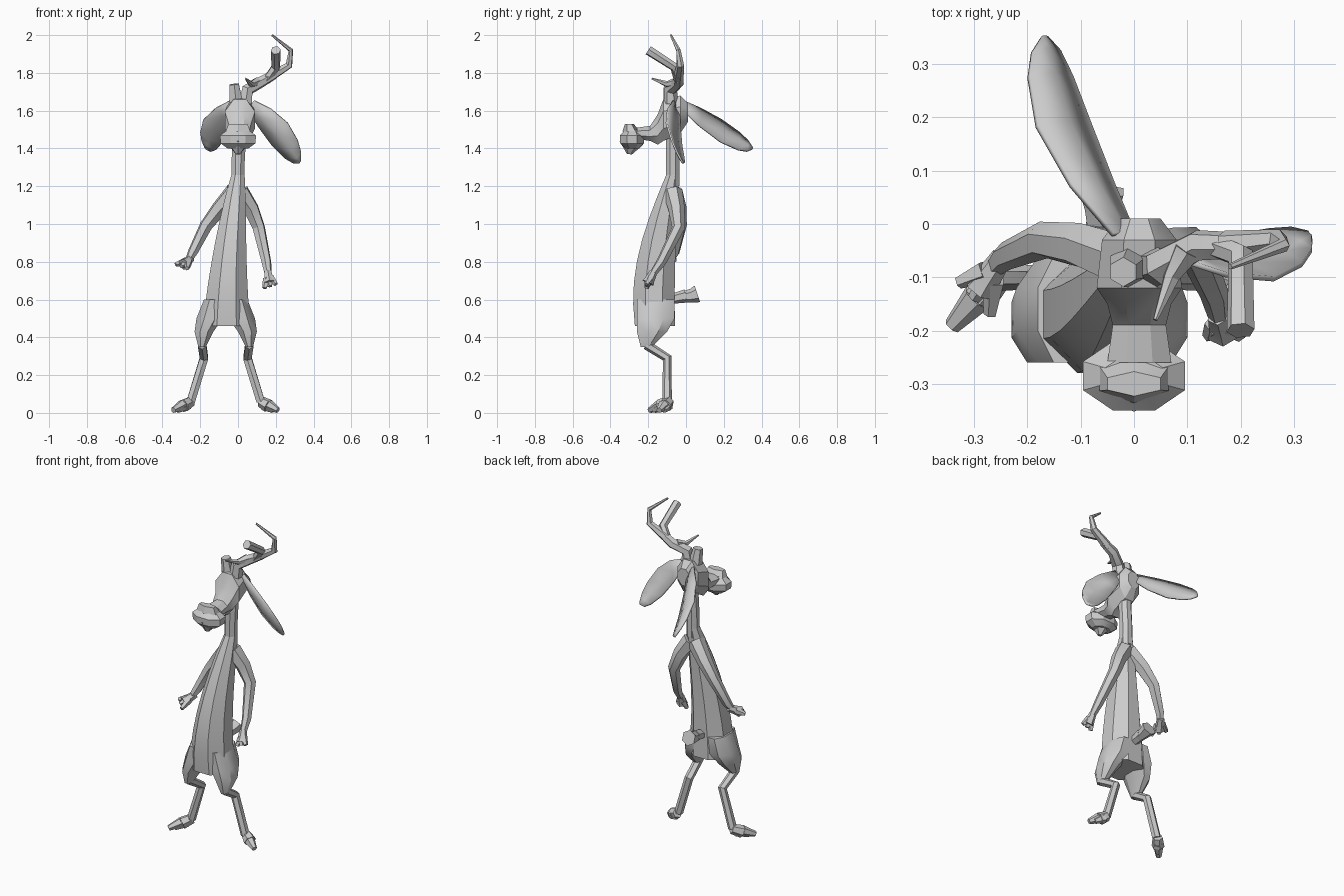
import bpy
import bmesh
from math import cos, sin, pi, radians
from mathutils import Vector

default_cube = bpy.data.objects.get("Cube")
if default_cube:
    bpy.data.objects.remove(default_cube)

hide = bpy.data.materials.new("plain grey")
hide.use_nodes = True
hide.diffuse_color = (.6, .6, .6, 1)
shader = hide.node_tree.nodes["Principled BSDF"]
shader.inputs["Base Color"].default_value = hide.diffuse_color

RIGHTWARD = Vector((1, 0, 0))
BACKWARD = Vector((0, 1, 0))
UPWARD = Vector((0, 0, 1))


def finish(bm, name):
    """Turn the mesh into a shaded object with the shared material."""
    bmesh.ops.recalc_face_normals(bm, faces=bm.faces)
    mesh = bpy.data.meshes.new(name)
    bm.to_mesh(mesh)
    bm.free()
    mesh.materials.append(hide)
    part = bpy.data.objects.new(name, mesh)
    bpy.context.collection.objects.link(part)
    bpy.ops.object.select_all(action='DESELECT')
    bpy.context.view_layer.objects.active = part
    part.select_set(True)
    bpy.ops.object.shade_smooth_by_angle(angle=radians(30))
    return part


def skin(name, rings):
    """Bridge equal-sized rings of points and cap both ends."""
    bm = bmesh.new()
    loops = [[bm.verts.new(point) for point in ring] for ring in rings]
    for lower, upper in zip(loops, loops[1:]):
        for i in range(len(lower)):
            bm.faces.new((lower[i - 1], lower[i], upper[i], upper[i - 1]))
    bm.faces.new(loops[0])
    bm.faces.new(loops[-1])
    finish(bm, name)


def polygon(center, across, along, sides):
    """Ring whose flat sides lie at the ends of the two half axes."""
    grow = 1 / cos(pi / sides)
    turns = [2 * pi * (i + .5) / sides for i in range(sides)]
    return [Vector(center) + grow * (across * cos(turn) + along * sin(turn)) for turn in turns]


def stack(name, rows, sides=8):
    """Horizontal rings, each given as x, y, z, half width, half depth."""
    skin(name, [polygon((x, y, z), RIGHTWARD * width, BACKWARD * depth, sides)
                for x, y, z, width, depth in rows])


def tube(name, path, start, end, sides=6):
    """Limb along a path, its radius changing evenly from start to end."""
    points = [Vector(point) for point in path]
    last = len(points) - 1
    across = RIGHTWARD
    rings = []
    for i, point in enumerate(points):
        arriving = (point - points[max(i - 1, 0)]).normalized()
        leaving = (points[min(i + 1, last)] - point).normalized()
        heading = (arriving + leaving).normalized()
        across = across - heading * across.dot(heading)
        if across.length < .3:
            across = heading.cross(UPWARD)
        across.normalize()
        radius = start + (end - start) * i / last
        rings.append(polygon(point, across * radius, heading.cross(across) * radius, sides))
    skin(name, rings)


# Torso widens downward, with a pot belly leaning to the right
torso = []
for step in range(8):
    t = step / 7
    swell = sin(1.9 * t)
    torso.append((-.06 * sin(t * pi / 2), -.07 - .1 * swell, 1.26 - .8 * t,
                  .035 + .09 * t ** .8, .035 + .075 * swell))
stack("torso", torso)
tube("neck", [(0, -.07, 1.2), (0, -.07, 1.32), (.01, -.07, 1.5)], .035, .035, 8)

# Head from the back of the skull to the bridge of the nose
skull = [(.01, 1.59, .04, .05), (-.03, 1.58, .07, .1), (-.12, 1.55, .08, .11),
         (-.15, 1.5, .06, .08), (-.19, 1.48, .05, .04), (-.26, 1.48, .06, .03)]
skin("head", [polygon((.01, y, z), RIGHTWARD * width, UPWARD * height, 8)
              for y, z, width, height in skull])

# Flattened round muzzle, tapering chin and blunt nose
stack("muzzle", [(0, -.285, 1.45 + .06 * sin(tilt), .1 * cos(tilt), .068 * cos(tilt))
                 for tilt in (-1, -.4, .3, 1)])
tube("chin", [(0, -.29, 1.43), (0, -.3, 1.37)], .055, .012)
stack("nose", [(0, -.29, 1.49, .065, .04), (0, -.3, 1.53, .05, .02)], 6)

# Legs, mirrored about the middle of the hips
MIDDLE = -.065
for label, side in (("left", 1), ("right", -1)):
    def hip(x, *rest):
        return (MIDDLE + side * (x - MIDDLE), *rest)

    stack(label + "_thigh", [hip(0, -.16, .6, .05, .1), hip(.02, -.16, .5, .07, .1),
                             hip(.05, -.18, .43, .05, .08), hip(.06, -.21, .35, .02, .03)])
    tube(label + "_shin", [hip(.06, -.21, .36), hip(.05, -.1, .29), hip(.12, -.1, .06)],
         .022, .022)
    reach = -.13 if side > 0 else -.18
    heel = Vector(hip(.12, -.09, .06))
    tip = Vector(hip(.2, reach, .014))
    tube(label + "_foot", [heel, heel.lerp(tip, .5)], .025, .032)
    for toe, spread in (("inner", -1), ("outer", 1)):
        split = Vector((side * spread, -spread, 0)) * .012
        tube(f"{label}_{toe}_toe", [heel.lerp(tip, .4) - split, tip - split], .026, .014)

# Arms, each ending in a hand with three fingers
arms = {
    "left": [(.01, -.07, 1.17), (.07, -.05, 1.08), (.11, -.04, .98), (.15, -.13, .8),
             (.16, -.18, .73)],
    "right": [(-.02, -.07, 1.17), (-.1, -.04, 1.08), (-.17, -.03, .99), (-.24, -.06, .85),
              (-.26, -.08, .81)]}
reaches = {"left": (.01, -.03, -.06), "right": (-.04, -.06, -.035)}
spreads = {"left": (.03, 0, .01), "right": (-.03, .03, .01)}
for label, path in arms.items():
    tube(label + "_arm", path, .045, .016)
    wrist = Vector(path[-1])
    reach = Vector(reaches[label])
    tube(label + "_palm", [wrist - reach * .3, wrist + reach * .4, wrist + reach * .7], .018, .028)
    for finger, along in (("inner", -1), ("middle", 0), ("outer", 1)):
        tip = wrist + reach + Vector(spreads[label]) * along
        tube(f"{label}_{finger}_finger", [wrist.lerp(tip, .3), tip], .018, .01, 5)

# Whole left antler with its tines, and the broken right stump
tube("antler_beam", [(.04, -.08, 1.64), (.05, -.08, 1.71), (.12, -.04, 1.75), (.19, -.04, 1.79)],
     .034, .022)
tube("antler_crown", [(.17, -.04, 1.78), (.27, -.03, 1.84), (.28, -.04, 1.92), (.18, -.08, 2)],
     .024, .005)
tube("antler_spike", [(.1, -.05, 1.75), (.07, -.1, 1.74), (.04, -.18, 1.77)], .024, .004)
tube("antler_blunt_tine", [(.15, -.04, 1.76), (.2, -.06, 1.83), (.2, -.2, 1.92)], .02, .023)
tube("antler_stump", [(-.01, -.08, 1.65), (-.02, -.09, 1.74)], .034, .024)


def ear(name, base, tip, half_width, bow):
    """Cupped leaf from base to tip, bowed sideways in the middle."""
    base, tip, half_width, bow = map(Vector, (base, tip, half_width, bow))
    cup = (tip - base).cross(half_width).normalized() * .015
    bm = bmesh.new()
    rows = []
    for t, width in ((0, .4), (.25, .8), (.55, 1), (.8, .8), (.93, .5), (1, .1)):
        center = base.lerp(tip, t) + bow * sin(pi * t)
        edge = half_width * width
        rows.append([bm.verts.new(p) for p in (center - edge, center + cup * width, center + edge)])
    for near, far in zip(rows, rows[1:]):
        for i in (0, 1):
            bm.faces.new((near[i], near[i + 1], far[i + 1], far[i]))
    thickness = finish(bm, name).modifiers.new("thickness", 'SOLIDIFY')
    thickness.thickness = .01
    thickness.offset = 0


ear("left_ear", (.07, -.05, 1.63), (.33, -.02, 1.33), (.04, -.04, .06), (.01, -.03, .01))
ear("right_ear", (-.02, -.02, 1.63), (-.17, .35, 1.4), (-.05, 0, .06), (-.03, 0, -.01))

# Tail, a thin root flaring into a blunt tuft
tube("tail_root", [(-.06, -.09, .6), (-.06, 0, .62)], .022, .03)
tube("tail_tuft", [(-.06, -.03, .61), (-.06, .03, .62), (-.06, .06, .63)], .024, .04)
